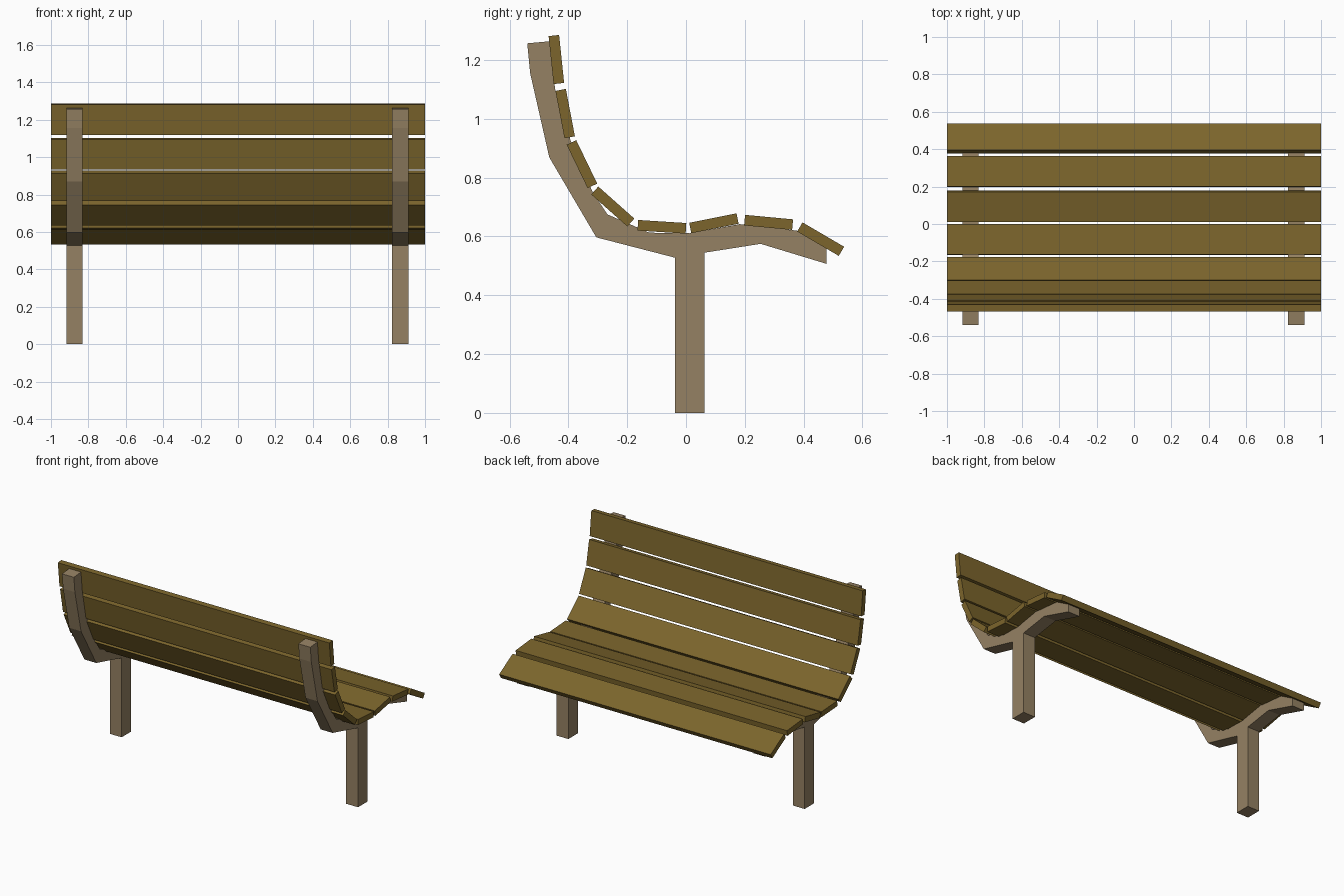
import bpy, bmesh, math

if "Cube" in bpy.data.objects:
    bpy.data.objects.remove(bpy.data.objects["Cube"])


def material(name, color):
    m = bpy.data.materials.new(name)
    m.diffuse_color = color
    m.use_nodes = True
    m.node_tree.nodes["Principled BSDF"].inputs["Base Color"].default_value = m.diffuse_color
    return m


def extrude_profile(name, profile, x0, x1, mat):
    """Closed (y, z) outline extruded along x."""
    bm = bmesh.new()
    face = bm.faces.new([bm.verts.new((x0, y, z)) for y, z in profile])
    ext = bmesh.ops.extrude_face_region(bm, geom=[face])
    for v in ext["geom"]:
        if isinstance(v, bmesh.types.BMVert):
            v.co.x = x1
    bmesh.ops.recalc_face_normals(bm, faces=bm.faces)
    mesh = bpy.data.meshes.new(name)
    bm.to_mesh(mesh)
    bm.free()
    mesh.materials.append(mat)
    ob = bpy.data.objects.new(name, mesh)
    bpy.context.collection.objects.link(ob)
    return ob


slat_wood = material("slat_wood", (0.20, 0.13, 0.025, 1))
frame_wood = material("frame_wood", (0.30, 0.22, 0.125, 1))

# Slats: centre y, centre z, direction (dy, dz) across the board
slats = [
    ("back_slat_1", -0.441, 1.202, 5, -48),
    ("back_slat_2", -0.411, 1.018, 9, -47),
    ("back_slat_3", -0.354, 0.846, 21, -43.5),
    ("back_slat_4", -0.249, 0.702, 36, -32),
    ("seat_slat_1", -0.082, 0.633, 47.5, -3),
    ("seat_slat_2", 0.095, 0.645, 47.5, 9.5),
    ("seat_slat_3", 0.281, 0.648, 48, -4.5),
    ("seat_slat_4", 0.458, 0.591, 41, -24),
]
W, T = 0.164, 0.036
for name, y, z, dy, dz in slats:
    a = math.atan2(dz, dy)
    c, s = math.cos(a), math.sin(a)
    corners = [(-W / 2, -T / 2), (W / 2, -T / 2), (W / 2, T / 2), (-W / 2, T / 2)]
    outline = [(y + u * c - v * s, z + u * s + v * c) for u, v in corners]
    extrude_profile(name, outline, -1, 1, slat_wood)

# Supports: leg, seat bracket and curved back post in one outline
support = [
    (-0.038, 0), (0.063, 0), (0.063, 0.545), (0.254, 0.575),
    (0.478, 0.507), (0.478, 0.564), (0.377, 0.620), (0.183, 0.642),
    (0.012, 0.611), (-0.125, 0.613), (-0.267, 0.675), (-0.317, 0.750),
    (-0.392, 0.925), (-0.445, 1.10), (-0.465, 1.264), (-0.540, 1.257),
    (-0.530, 1.155), (-0.465, 0.869), (-0.305, 0.597), (-0.038, 0.528),
]
extrude_profile("support_left", support, -0.918, -0.831, frame_wood)
extrude_profile("support_right", support, 0.823, 0.911, frame_wood)
